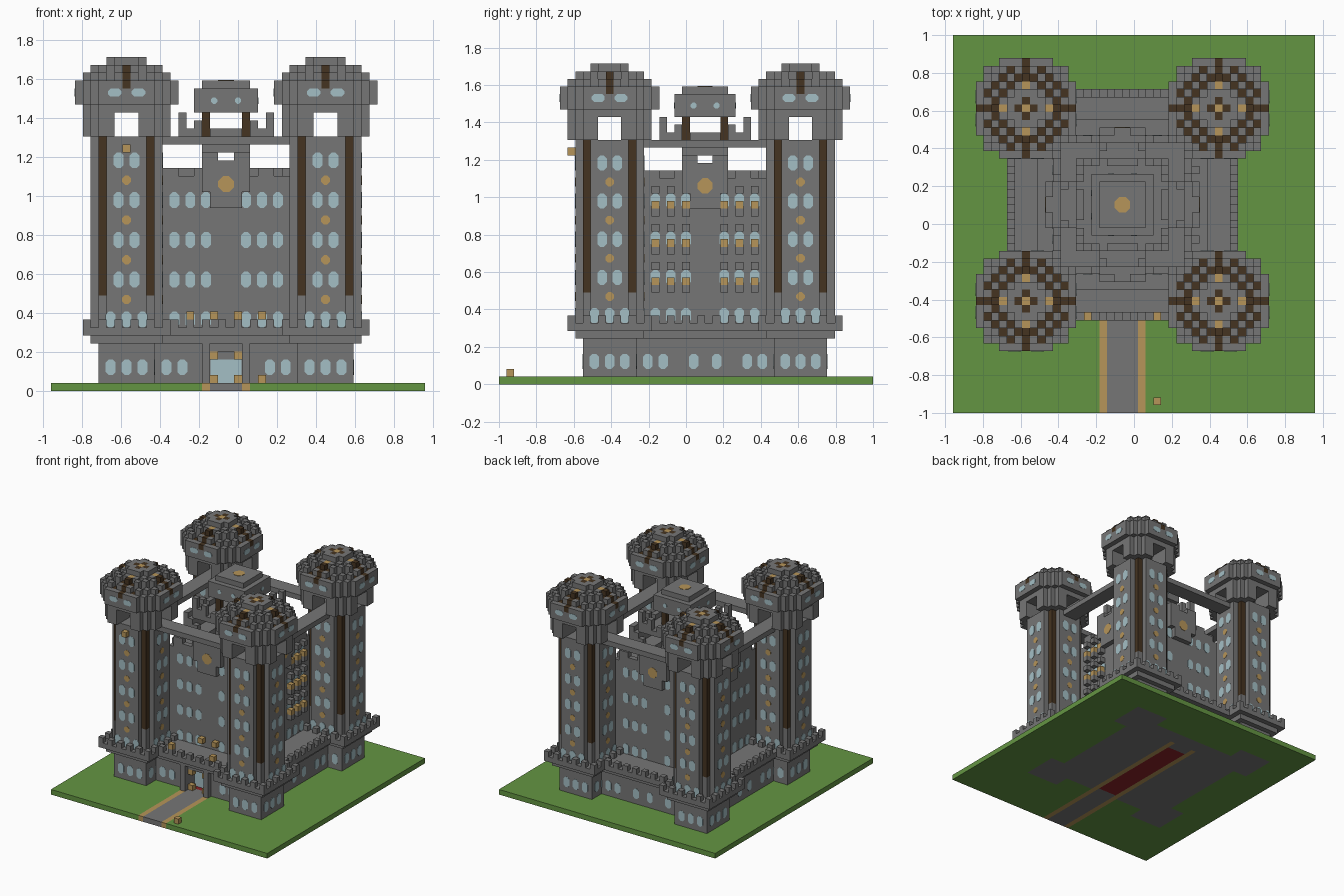
import bpy, bmesh
from math import cos, sin, pi

cube = bpy.data.objects.get("Cube")
if cube:
    bpy.data.objects.remove(cube)

V = 2 / 49                      # block size
ORIGIN = (-1.5 * V, 2.5 * V)    # castle centre on the lawn
COLOURS = {
    "stone": (0.18, 0.18, 0.18), "gold": (0.47, 0.3, 0.1),
    "timber": (0.06, 0.034, 0.015), "glass": (0.37, 0.52, 0.56),
    "grass": (0.127, 0.3, 0.055), "carpet": (0.26, 0.017, 0.02)}
NAMES = list(COLOURS)
MATS = []
for label, rgb in COLOURS.items():
    m = bpy.data.materials.new(label)
    m.use_nodes = True
    m.diffuse_color = (*rgb, 1)
    bsdf = m.node_tree.nodes["Principled BSDF"]
    bsdf.inputs["Base Color"].default_value = (*rgb, 1)
    bsdf.inputs["Roughness"].default_value = 0.9
    MATS.append(m)


def finish(name, bm):
    mesh = bpy.data.meshes.new(name)
    bm.to_mesh(mesh)
    bm.free()
    for m in MATS:
        mesh.materials.append(m)
    ob = bpy.data.objects.new(name, mesh)
    ob.scale = (V, V, V)
    ob.location = (*ORIGIN, 0)
    bpy.context.collection.objects.link(ob)
    return ob


def blocks(name, cells, shift=0.0):
    """Mesh the outer skin of a dict {(x, y, z): colour} of unit blocks."""
    bm, seen = bmesh.new(), {}

    def vert(p):
        if p not in seen:
            seen[p] = bm.verts.new((p[0] - shift, p[1] - shift, p[2]))
        return seen[p]

    for c, colour in cells.items():
        for axis in range(3):
            for side in (0, 1):
                n = list(c)
                n[axis] += 2 * side - 1
                if tuple(n) in cells:
                    continue
                quad = []
                for s, t in ((0, 0), (1, 0), (1, 1), (0, 1)):
                    p = list(c)
                    p[axis] += side
                    p[(axis + 1) % 3] += s
                    p[(axis + 2) % 3] += t
                    quad.append(vert(tuple(p)))
                f = bm.faces.new(quad if side else quad[::-1])
                f.material_index = NAMES.index(colour)
    return finish(name, bm)


def box(x0, x1, y0, y1, z0, z1, colour="stone"):
    return {(x, y, z): colour for x in range(x0, x1)
            for y in range(y0, y1) for z in range(z0, z1)}


def square(r, z0, z1, colour="stone"):
    return box(-r, r, -r, r, z0, z1, colour)


def disc(r2, z0, z1):
    return {c: v for c, v in box(-7, 8, -7, 8, z0, z1).items()
            if c[0] ** 2 + c[1] ** 2 <= r2}


def four(cells):
    """Repeat blocks on all four sides by quarter turns."""
    out = dict(cells)
    for _ in range(3):
        cells = {(-y - 1, x, z): v for (x, y, z), v in cells.items()}
        out.update(cells)
    return out


def panels(name, specs, colour, sides=(0, 1, 2, 3), cut=0.32):
    """Thin clipped plates (across, depth, height, width, tall) on walls."""
    bm = bmesh.new()
    for s in sides:
        c, n = round(cos(s * pi / 2)), round(sin(s * pi / 2))
        for t, d, k, w, h in specs:
            a, b = w / 2, h / 2
            e = cut * w if w <= h else cut * h
            ring = [(-a + e, -b), (a - e, -b), (a, -b + e), (a, b - e),
                    (a - e, b), (-a + e, b), (-a, b - e), (-a, -b + e)]
            front, back = [[bm.verts.new(((t + x) * c + q * n, (t + x) * n - q * c, k + z))
                            for x, z in ring] for q in (d + 0.05, d)]
            bm.faces.new(front)
            for i in range(8):
                j = (i + 1) % 8
                bm.faces.new((front[i], back[i], back[j], front[j]))
    for f in bm.faces:
        f.material_index = NAMES.index(colour)
    return finish(name, bm)


def in_base(x, y):
    x, y = abs(x + 0.5), abs(y + 0.5)
    return max(x, y) < 13 or (9 < x < 16 and 9 < y < 16)


# Lawn with the road, the floor and the carpet
lawn = box(-22, 25, -27, 22, 0, 1, "grass")
for x, y, z in lawn:
    if -3 <= x < 3 and y < 10:
        lawn[x, y, z] = ("gold" if x in (-3, 2) else
                         "carpet" if -12 <= y < 8 else "stone")
    elif in_base(x, y):
        lawn[x, y, z] = "stone"
blocks("lawn_and_road", lawn)

# Stepped base with a crenellated ledge and a recessed gateway
base = {}
for z0, z1, grow in ((1, 6, 0), (6, 7, 1), (7, 8, 2)):
    base.update(square(13 + grow, z0, z1))
    base.update(four(box(9 - grow, 16 + grow, 9 - grow, 16 + grow, z0, z1)))
merlons = {c: v for c, v in box(-7, 7, -15, -14, 8, 9).items() if c[0] % 2}
for c, v in box(7, 18, 7, 18, 8, 9).items():
    edge_x, edge_y = c[0] in (7, 17), c[1] in (7, 17)
    if (edge_x and c[1] % 2) or (edge_y and c[0] % 2):
        merlons[c] = v
base.update(four(merlons))
for x in (-3, 2):
    base.update(box(x, x + 1, -14, -13, 1, 6))
for c in box(-2, 2, -13, -11, 1, 5):
    del base[c]
blocks("base_and_ledge", base)

# Keep with parapet and projecting clock bays
keep = square(9, 8, 26)
side = box(-8, 8, -9, -8, 26, 27)
side.update({c: v for c, v in box(-8, 8, -9, -8, 27, 28).items() if c[0] % 4 < 2})
side.update(box(-2, 2, -10, -9, 23, 25))
side.update(box(-3, 3, -10, -5, 25, 27))
side.update(box(-3, 3, -10, -8, 27, 29))
for x in (-3, 1):
    side.update(box(x, x + 2, -10, -9, 29, 30))
for x in (-3, 2):
    side.update(box(x, x + 1, -8, -7, 27, 28))
keep.update(four(side))
blocks("keep", keep)

# Central lookout: arched legs, crenellated platform, posts and roof
lookout = {c: v for c, v in square(3, 26, 31).items()
           if c[2] == 30 or not (c[0] in (-1, 0) or c[1] in (-1, 0))}
lookout.update(square(6, 31, 32))
RIM = {32: (0, 1, 3, 4, 5), 33: (3, 5), 34: (5,)}
for c, v in square(6, 32, 35).items():
    x, y = int(abs(c[0] + 0.5)), int(abs(c[1] + 0.5))
    if max(x, y) == 5 and min(x, y) in RIM[c[2]]:
        lookout[c] = v
lookout.update(four(box(-3, -2, -3, -2, 32, 35, "timber")))
lookout.update(square(4, 35, 38))
lookout.update(square(3, 38, 39))
blocks("lookout", lookout)
panels("lookout_windows", [(t, 4, 36.5, 0.8, 0.8) for t in (-1.5, 1.5)], "glass")
bpy.ops.mesh.primitive_cylinder_add(vertices=8, radius=1.08 * V, depth=0.004,
                                    location=(*ORIGIN, 39 * V + 0.001),
                                    rotation=(0, 0, pi / 8))
plate = bpy.context.object
plate.name = "lookout_roof_plate"
plate.data.materials.append(MATS[NAMES.index("gold")])

# Bridges joining the towers
blocks("bridges", four(box(-8, 8, -14, -11, 31, 32)))

# Corner tower: shaft, open belfry, overhanging head and studded dome
tower = disc(20, 8, 32)
for c in tower:
    if abs(c[0]) == 3 and abs(c[1]) == 3 and c[2] >= 12:
        tower[c] = "timber"
for c, v in disc(34, 32, 36).items():
    if c[2] == 35 or min(abs(c[0]), abs(c[1])) > 1:
        tower[c] = v
dome = disc(45, 36, 39)
for r2, z in ((34, 39), (20, 40), (5, 41)):
    dome.update(disc(r2, z, z + 1))
for x, y in {(c[0], c[1]) for c in dome}:
    top = max(c[2] for c in dome if c[:2] == (x, y))
    far = max(abs(x), abs(y))
    if x == 0 or y == 0:
        if far in (0, 3):
            dome[x, y, top] = "gold"
        elif far != 2:
            dome[x, y, top] = "timber"
            if far > 3:
                dome[x, y, top - 1 if far < 6 else top] = "timber"
    elif (x + y) % 2 and 5 < x * x + y * y <= 34:
        del dome[x, y, top]
        dome[x, y, top - 1] = "timber"
tower.update(dome)

glass = [(t, 4.5, k, 1.25, 2) for k in (14, 19, 24, 29) for t in (-1, 1)]
glass += [(t, 4.5, 9, 1.25, 2) for t in (-2, 0, 2)]
glass += [(t, 3.5, 3, 1.25, 2) for t in (-2, 0, 2)]
glass += [(t, 6.5, 37.5, 1.7, 1) for t in (-1.5, 1.5)]
studs = [(0, 4.5, k, 1.15, 1.15) for k in (11.5, 16.5, 21.5, 26.5)]
parts = [blocks("tower", tower, 0.5), panels("tower_windows", glass, "glass"),
         panels("tower_studs", studs, "gold")]
for part in parts:
    for i, (sx, sy) in enumerate(((-1, -1), (1, -1), (1, 1), (-1, 1))):
        ob = part if i == 0 else part.copy()
        if i:
            bpy.context.collection.objects.link(ob)
        ob.location = (ORIGIN[0] + sx * 12.5 * V, ORIGIN[1] + sy * 12.5 * V, 0)

# Keep and base windows, clocks and gate
SPOTS = (-6.5, -4.5, -2.5, 2.5, 4.5, 6.5)
panels("keep_windows", [(t, 9, k, 1.25, 2) for t in SPOTS for k in (9, 14, 19, 24)], "glass")
panels("base_windows", [(t, 13, 3, 1.25, 2) for t in (-7.5, -5.5, 5.5, 7.5)], "glass")
panels("base_middle_windows", [(t, 13, 3, 1.25, 2) for t in (-1.5, 1.5)], "glass", (1, 2, 3))
panels("clocks", [(0, 10, 26, 2, 2)], "gold")
panels("gate_door", [(0, 11, 2.5, 3.9, 3)], "glass", (0,), 0.02)

# Balconies on the left-hand wall
balconies = {}
for y in (-7, -5, -3, 2, 4, 6):
    for k in (12, 17, 22):
        balconies.update({(9, y, k): "stone", (9, y, k + 1): "gold",
                          (9, y, k + 3): "stone"})
blocks("balconies", balconies)

# Lanterns and loose crates
spots = [(-5, -15, 9), (4, -15, 9), (4, -26, 1), (-13, -18, 30)]
for x in (-2, 1):
    spots += [(x, -10, 9), (x, -13, 4), (x, -13, 1)]
blocks("lanterns", dict.fromkeys(spots, "gold"))
